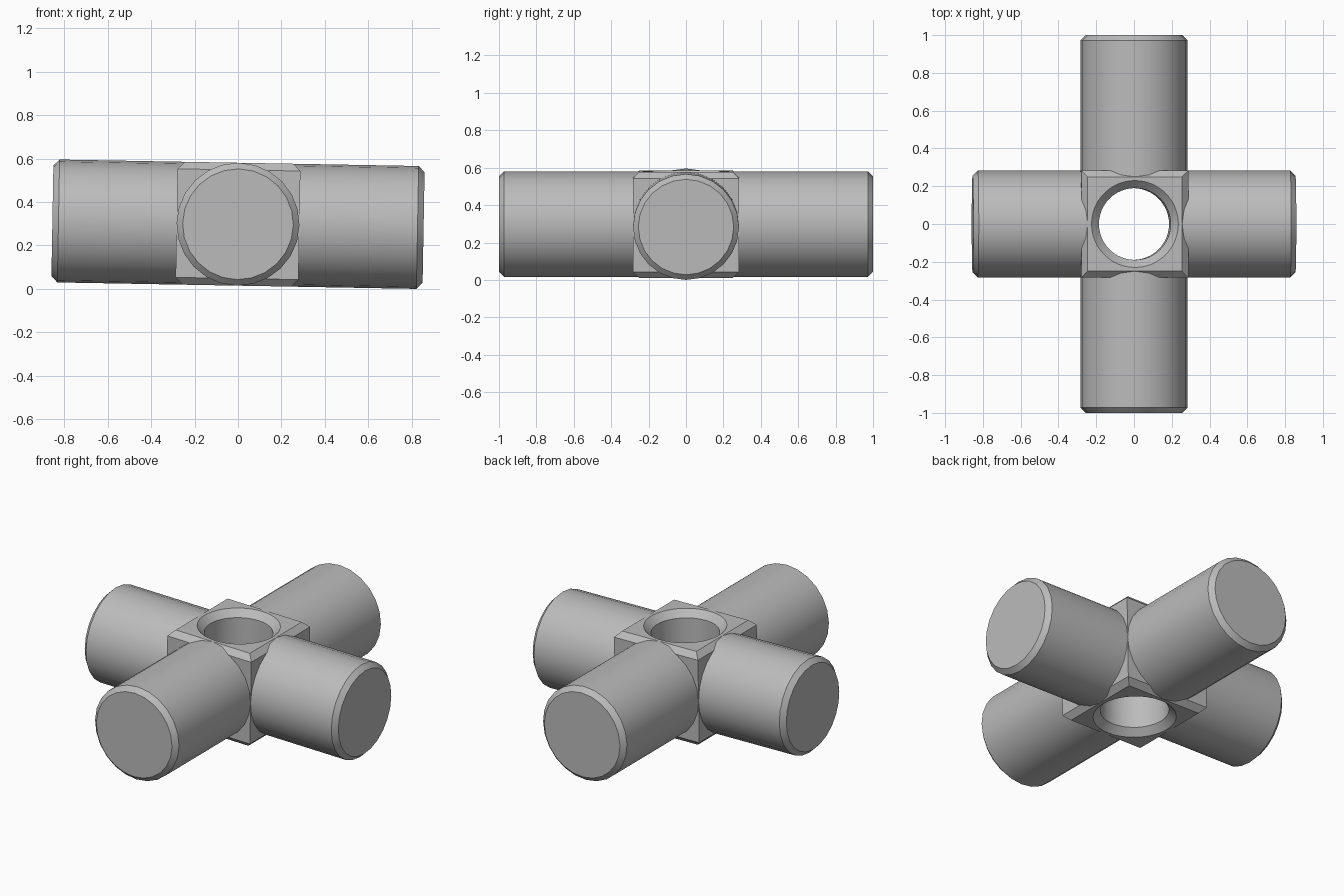
import bpy
import math
from mathutils import Matrix

cube = bpy.data.objects.get("Cube")
if cube:
    bpy.data.objects.remove(cube, do_unlink=True)

grey = bpy.data.materials.new("plain_grey")
grey.use_nodes = True
colour = (0.5, 0.5, 0.5, 1)
grey.diffuse_color = colour
grey.node_tree.nodes["Principled BSDF"].inputs["Base Color"].default_value = colour

R = 0.283       # arm radius and hub half size
BEVEL = 0.033
TILT = Matrix.Translation((0, 0, 0.298)) @ Matrix.Rotation(math.radians(1.03), 4, 'Y')


def lathe(name, profile, sides, turn=0.0):
    """Closed solid around z from (radius, height) pairs."""
    verts = [(r * math.cos(a), r * math.sin(a), z) for r, z in profile
             for a in (turn + math.tau * i / sides for i in range(sides))]
    faces = [[k * sides + i, k * sides + (i + 1) % sides,
              (k + 1) * sides + (i + 1) % sides, (k + 1) * sides + i]
             for k in range(len(profile) - 1) for i in range(sides)]
    faces.append(list(range(sides))[::-1])
    faces.append([(len(profile) - 1) * sides + i for i in range(sides)])
    mesh = bpy.data.meshes.new(name)
    mesh.from_pydata(verts, [], faces)
    mesh.materials.append(grey)
    obj = bpy.data.objects.new(name, mesh)
    bpy.context.collection.objects.link(obj)
    return obj


def smooth(obj):
    bpy.ops.object.select_all(action='DESELECT')
    obj.select_set(True)
    bpy.context.view_layer.objects.active = obj
    bpy.ops.object.shade_smooth_by_angle(angle=math.radians(30))


# Square hub with bevelled top and bottom edges
d = math.sqrt(2)
hub = lathe("hub", [((R - BEVEL) * d, -R), (R * d, BEVEL - R),
                    (R * d, R - BEVEL), ((R - BEVEL) * d, R)], 4, math.pi / 4)

# Countersunk vertical bore
cutter = lathe("bore_cutter", [(0.27, -R - 0.04), (0.19, -R + 0.04),
                               (0.19, R - 0.04), (0.27, R + 0.04)], 48)
cutter.hide_render = True
cut = hub.modifiers.new("bore", 'BOOLEAN')
cut.operation = 'DIFFERENCE'
cut.solver = 'EXACT'
cut.object = cutter
bpy.context.view_layer.objects.active = hub
bpy.ops.object.modifier_apply(modifier="bore")
bpy.data.objects.remove(cutter, do_unlink=True)
hub.data.transform(TILT)
smooth(hub)

# Four round arms with bevelled ends
for name, angle, length in (("left_arm", 0, 0.855), ("back_arm", 90, 1.0),
                            ("right_arm", 180, 0.855), ("front_arm", 270, 1.0)):
    arm = lathe(name, [(R, R - BEVEL), (R, length - 0.028), (R - 0.028, length)], 24)
    arm.data.transform(TILT @ Matrix.Rotation(math.radians(angle), 4, 'Z')
                       @ Matrix.Rotation(math.pi / 2, 4, 'Y'))
    smooth(arm)
